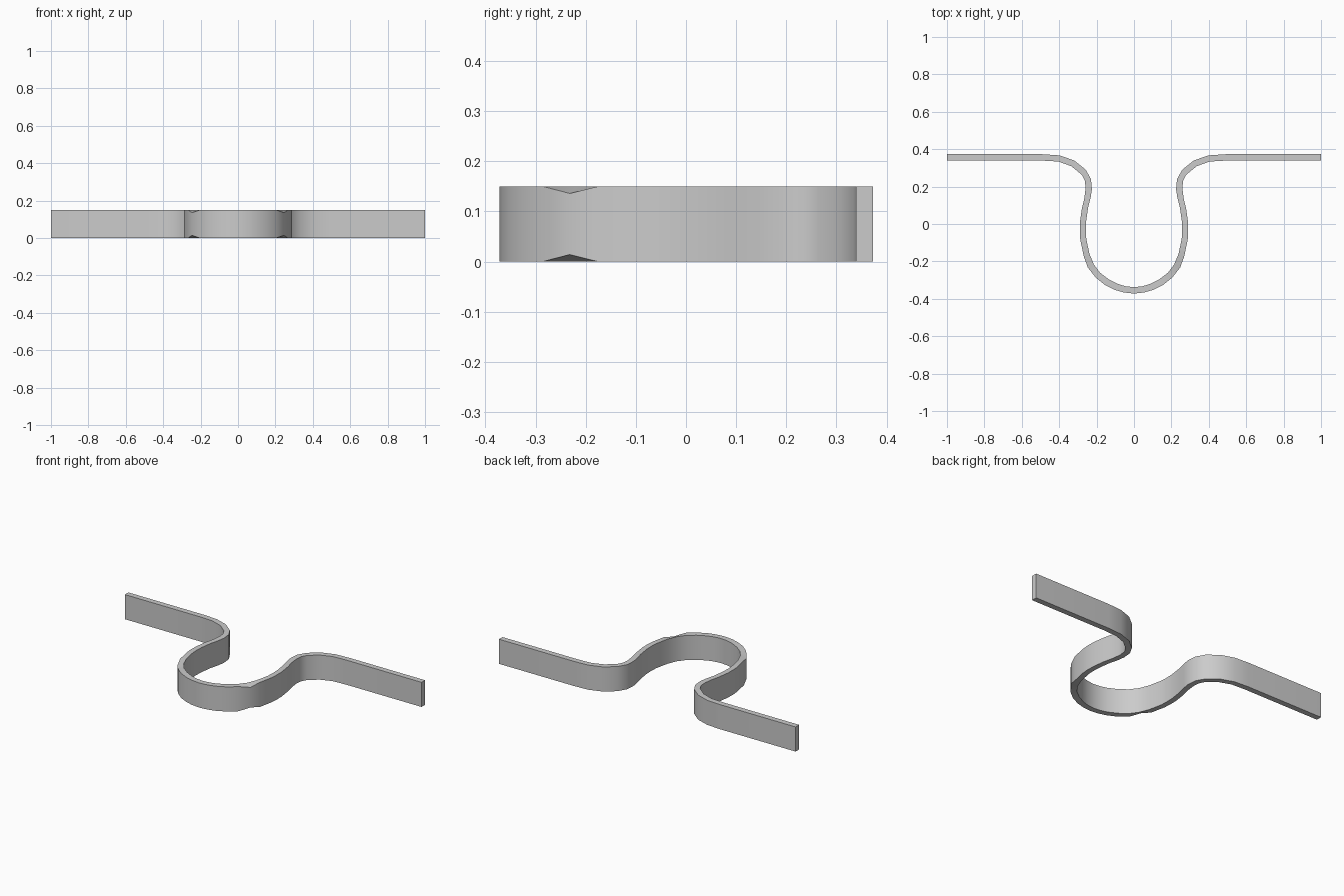
import bpy, bmesh

H = 0.15       # strip height
DENT = 0.014   # small corner dent on the outside of the loop

# Right half profile: (outer x, outer y, inner x, inner y), loop bottom to arm end
half = [
    (0.000, -0.372, 0.000, -0.338),
    (0.055, -0.366, 0.045, -0.333),
    (0.100, -0.353, 0.085, -0.321),
    (0.155, -0.326, 0.135, -0.296),
    (0.205, -0.286, 0.182, -0.260),
    (0.247, -0.232, 0.215, -0.216),
    (0.268, -0.175, 0.238, -0.160),
    (0.287, -0.085, 0.255, -0.080),
    (0.290, -0.040, 0.258, -0.040),
    (0.289, 0.010, 0.256, 0.014),
    (0.279, 0.080, 0.246, 0.085),
    (0.265, 0.140, 0.232, 0.140),
    (0.259, 0.190, 0.225, 0.185),
    (0.262, 0.230, 0.230, 0.240),
    (0.279, 0.263, 0.258, 0.290),
    (0.335, 0.309, 0.320, 0.340),
    (0.405, 0.334, 0.400, 0.367),
    (0.490, 0.339, 0.490, 0.373),
    (1.000, 0.339, 1.000, 0.373),
]
dent_index = 5

# Strap: loft four-cornered sections along the mirrored profile
bm = bmesh.new()


def section(i, side):
    ox, oy, ix, iy = half[i]
    d = DENT if i == dent_index else 0.0
    return [bm.verts.new(c) for c in (
        (side * ox, oy, d), (side * ox, oy, H - d),
        (side * ix, iy, H), (side * ix, iy, 0))]


n = len(half)
rings = [section(i, -1) for i in range(n - 1, 0, -1)]
rings += [section(i, 1) for i in range(n)]
for a, b in zip(rings, rings[1:]):
    for k in range(4):
        m = (k + 1) % 4
        bm.faces.new((a[k], a[m], b[m], b[k]))
bm.faces.new(rings[0])
bm.faces.new(rings[-1])
bmesh.ops.recalc_face_normals(bm, faces=bm.faces[:])

mesh = bpy.data.meshes.new("bent_strap")
bm.to_mesh(mesh)
bm.free()
strap = bpy.data.objects.new("bent_strap", mesh)
bpy.context.collection.objects.link(strap)

# Smooth bends, sharp rims
bpy.context.view_layer.objects.active = strap
strap.select_set(True)
bpy.ops.object.shade_smooth_by_angle(angle=0.7)
